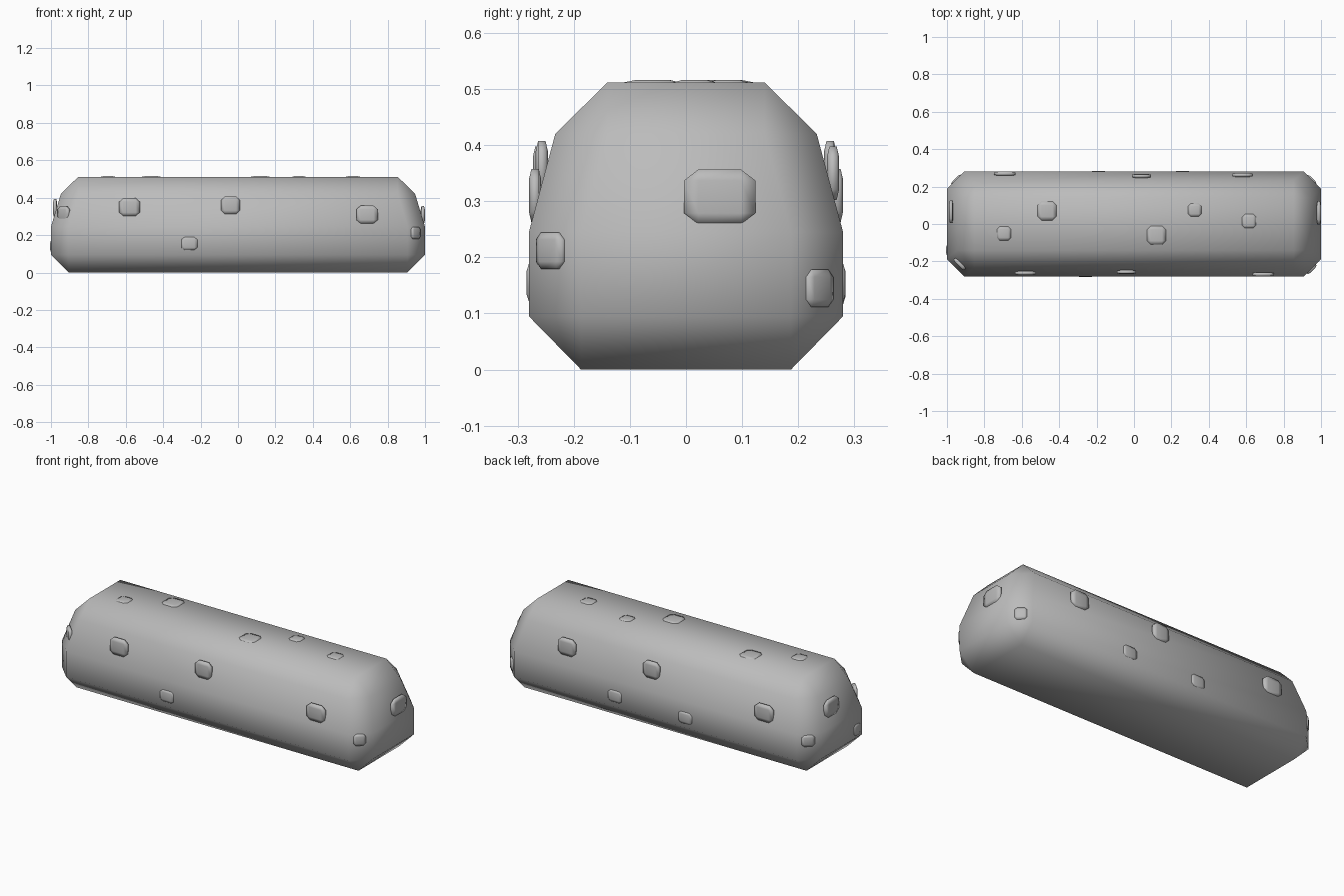
import bpy, bmesh, math
from mathutils import Matrix, Vector

if "Cube" in bpy.data.objects:
    bpy.data.objects.remove(bpy.data.objects["Cube"], do_unlink=True)

stone = bpy.data.materials.new("stone_grey")
stone.use_nodes = True
GREY = (0.5, 0.5, 0.5, 1)
stone.diffuse_color = GREY
stone.node_tree.nodes["Principled BSDF"].inputs["Base Color"].default_value = GREY


def finish(bm, name):
    bmesh.ops.recalc_face_normals(bm, faces=bm.faces)
    for f in bm.faces:
        f.smooth = True
    mesh = bpy.data.meshes.new(name)
    bm.to_mesh(mesh)
    bm.free()
    mesh.materials.append(stone)
    obj = bpy.data.objects.new(name, mesh)
    bpy.context.collection.objects.link(obj)
    return obj


# Main block: stacked rectangular rings with chamfered corners
def ring(bm, z, hx, hy, c):
    pts = [(hx, hy - c), (hx - c, hy), (c - hx, hy), (-hx, hy - c),
           (-hx, c - hy), (c - hx, -hy), (hx - c, -hy), (hx, c - hy)]
    return [bm.verts.new((x, y, z)) for x, y in pts]


bm = bmesh.new()
C = 0.093
levels = [(0, 0.905, 0.187, 0), (0.095, 1, 0.28, C), (0.245, 1, 0.28, C),
          (0.42, 0.947, 0.233, C), (0.512, 0.854, 0.14, 0)]
rings = [ring(bm, *lv) for lv in levels]
for low, high in zip(rings, rings[1:]):
    for i in range(8):
        j = (i + 1) % 8
        bm.faces.new((low[i], low[j], high[j], high[i]))
bm.faces.new(rings[0])
bm.faces.new(rings[-1])
bmesh.ops.remove_doubles(bm, verts=bm.verts, dist=0.001)
finish(bm, "stone_block")


# Raised chips: bevelled boxes, local x = width, y = thickness, z = height
def chip(name, loc, width, height, turn=0, flat=False, thick=0.022):
    bm = bmesh.new()
    bmesh.ops.create_cube(bm, size=1)
    bmesh.ops.bevel(bm, geom=bm.edges[:], offset=0.2, segments=1, affect='EDGES')
    bmesh.ops.scale(bm, vec=Vector((width, thick, height)), verts=bm.verts)
    tilt = Matrix.Rotation(math.pi / 2, 4, 'X') if flat else Matrix()
    bm.transform(Matrix.Translation(loc) @ Matrix.Rotation(math.radians(turn), 4, 'Z') @ tilt)
    return finish(bm, name)


# Chips on the top
for i, (x, y, s) in enumerate([(-0.465, 0.07, 0.1), (-0.695, -0.05, 0.075), (0.12, -0.06, 0.1),
                               (0.325, 0.075, 0.07), (0.615, 0.015, 0.075)]):
    chip(f"top_chip_{i}", (x, y, 0.506), s, s, flat=True, thick=0.02)

# Chips on the long sides, the same pattern turned half round on the back
pattern = [(-0.58, 0.262, 0.35, 0.11, 0.095), (-0.04, 0.257, 0.36, 0.1, 0.095),
           (-0.26, 0.273, 0.155, 0.09, 0.07), (0.69, 0.269, 0.31, 0.115, 0.095)]
for side, sign in (("front", 1), ("back", -1)):
    for i, (x, y, z, w, h) in enumerate(pattern):
        chip(f"{side}_chip_{i}", (x * sign, -y * sign, z), w, h)
chip("back_chip_low", (-0.19, 0.273, 0.15), 0.09, 0.07)

# Chips on the ends
chip("left_end_chip", (0.988, 0.06, 0.308), 0.127, 0.097, 90)
chip("right_end_chip", (-0.978, 0.065, 0.345), 0.12, 0.097, 90)
chip("right_end_chip_low", (-0.993, -0.14, 0.14), 0.06, 0.065, 90)

# Chips on the upright corners
chip("left_front_corner_chip", (0.948, -0.24, 0.212), 0.065, 0.065, 45)
chip("left_back_corner_chip", (0.948, 0.235, 0.145), 0.065, 0.067, -45)
chip("right_back_corner_chip", (-0.948, 0.235, 0.205), 0.07, 0.065, 45)
chip("right_front_corner_chip", (-0.932, -0.215, 0.315), 0.08, 0.075, -45)
